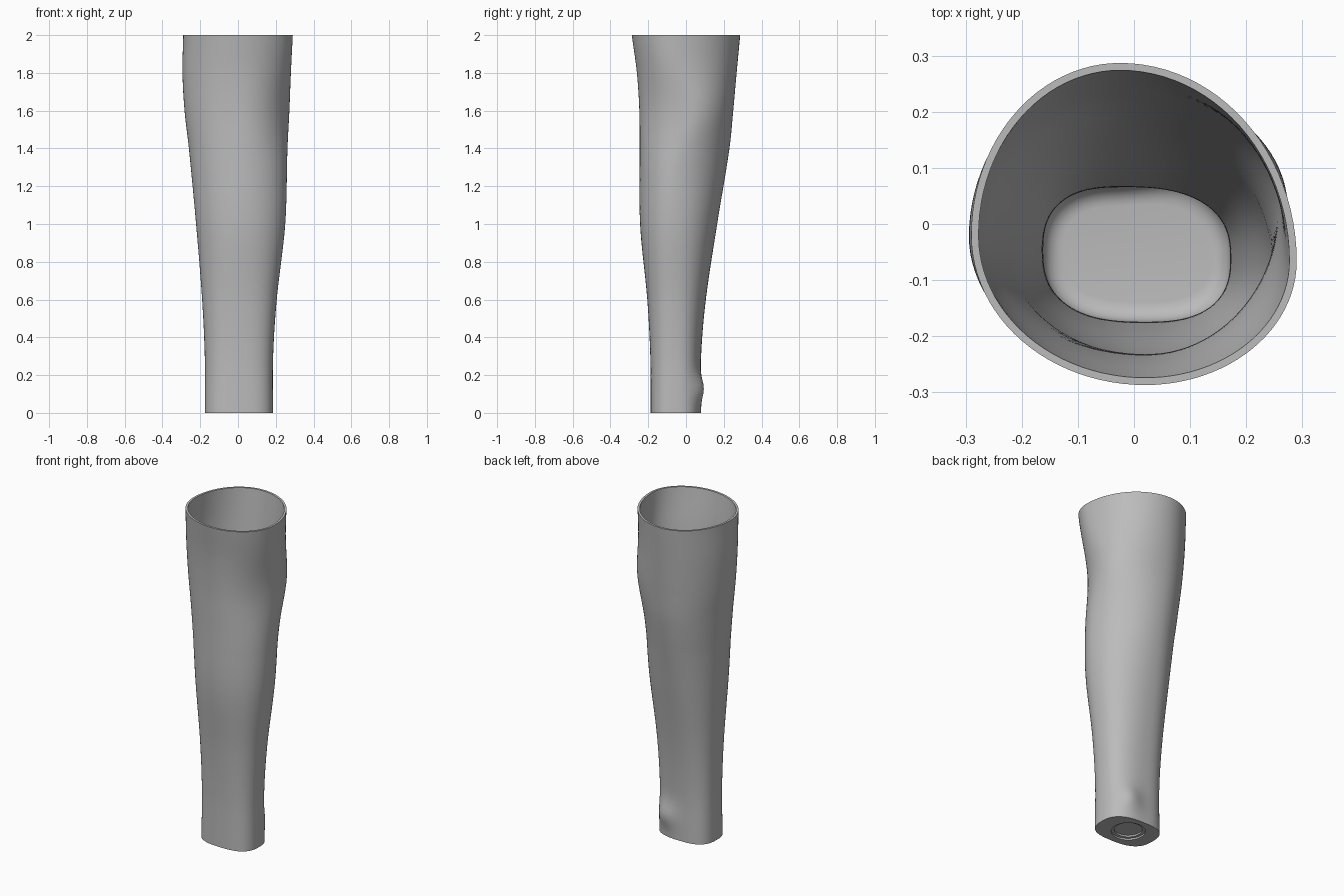
import bpy
import bmesh
from math import sin, cos, tau, pi, exp, radians
from mathutils import Vector

cube = bpy.data.objects.get("Cube")
if cube:
    bpy.data.objects.remove(cube, do_unlink=True)

SEGMENTS = 96
RINGS = 80
WALL = 0.013
FLOOR = 0.05
HEIGHT = 2.0

# Silhouette of the forearm: height, right, left, front, back
PROFILE = [
    (0, -.175, .185, -.187, .08),
    (.3, -.176, .186, -.189, .08),
    (.6, -.19, .205, -.205, .105),
    (1, -.222, .25, -.243, .165),
    (1.4, -.26, .262, -.245, .23),
    (1.6, -.283, .272, -.247, .25),
    (1.8, -.294, .28, -.26, .268),
    (2, -.29, .29, -.287, .287),
]


def slope(i, k):
    lo, hi = PROFILE[max(i - 1, 0)], PROFILE[min(i + 1, len(PROFILE) - 1)]
    return (hi[k] - lo[k]) / (hi[0] - lo[0])


def extents(z):
    """Smooth interpolation of the silhouette at height z."""
    i = max(j for j in range(len(PROFILE) - 1) if PROFILE[j][0] <= z)
    a, b = PROFILE[i], PROFILE[i + 1]
    h = b[0] - a[0]
    t = (z - a[0]) / h
    out = []
    for k in range(1, 5):
        ease = t * t * (3 - 2 * t)
        out.append(a[k] + (b[k] - a[k]) * ease
                   + h * t * (1 - t) ** 2 * slope(i, k)
                   - h * t * t * (1 - t) * slope(i + 1, k))
    return out


def power(value, n):
    return abs(value) ** (2 / n)


def arm_ring(z, inset=0.0, height=None):
    """Lopsided rounded cross-section, each quarter with its own centre."""
    right, left, front, back = extents(z)
    right, left, front, back = right + inset, left - inset, front + inset, back - inset
    up = z / HEIGHT
    n = 2 + 0.7 * max(0, 1 - z / 1.2)
    y_left = -.06 - .01 * up + .1 * exp(-((z - 1.6) / .22) ** 2)
    y_right = -.05 + .03 * up
    points = []
    for s in range(SEGMENTS):
        c, d = cos(tau * s / SEGMENTS), sin(tau * s / SEGMENTS)
        cx = -.025 if d > 0 else .02
        cy = y_left if c > 0 else y_right
        x = cx + ((left if c > 0 else right) - cx) * power(c, n)
        y = cy + ((back if d > 0 else front) - cy) * power(d, n)
        # Wrist bone at the back left
        bump = .026 * exp(-((x - .085) ** 2 + (y - .075) ** 2 + (z - .13) ** 2) / .005)
        points.append(Vector((x + bump * .4, y + bump * .9, z if height is None else height)))
    return points


def circle_ring(radius, z):
    return [Vector((radius * cos(tau * s / SEGMENTS),
                    radius * sin(tau * s / SEGMENTS) - .05, z)) for s in range(SEGMENTS)]


# Underside recess, outer skin, rim, inner skin and rounded floor in one loft
rings = [circle_ring(.078, .02), circle_ring(.078, .01),
         circle_ring(.095, .01), circle_ring(.095, 0)]
rings += [arm_ring(HEIGHT * i / RINGS) for i in range(RINGS + 1)]
fillet = .035
start = FLOOR + fillet
rings += [arm_ring(HEIGHT + (start - HEIGHT) * i / RINGS, WALL) for i in range(RINGS + 1)]
for i in range(1, 7):
    a = pi / 2 * i / 6
    rings.append(arm_ring(start, WALL + fillet * (1 - cos(a)), start - fillet * sin(a)))

bm = bmesh.new()
loops = [[bm.verts.new(p) for p in ring] for ring in rings]
for low, high in zip(loops, loops[1:]):
    for s in range(SEGMENTS):
        e = (s + 1) % SEGMENTS
        bm.faces.new((low[s], low[e], high[e], high[s]))
bm.faces.new(loops[0][::-1])
bm.faces.new(loops[-1])
bmesh.ops.recalc_face_normals(bm, faces=bm.faces)

mesh = bpy.data.meshes.new("forearm_vase")
bm.to_mesh(mesh)
bm.free()
vase = bpy.data.objects.new("forearm_vase", mesh)
bpy.context.collection.objects.link(vase)

# Plain grey finish
grey = bpy.data.materials.new("plain_grey")
grey.use_nodes = True
colour = (.5, .5, .5, 1)
grey.diffuse_color = colour
grey.node_tree.nodes["Principled BSDF"].inputs["Base Color"].default_value = colour
mesh.materials.append(grey)

bpy.ops.object.select_all(action="DESELECT")
vase.select_set(True)
bpy.context.view_layer.objects.active = vase
bpy.ops.object.shade_smooth_by_angle(angle=radians(35))
